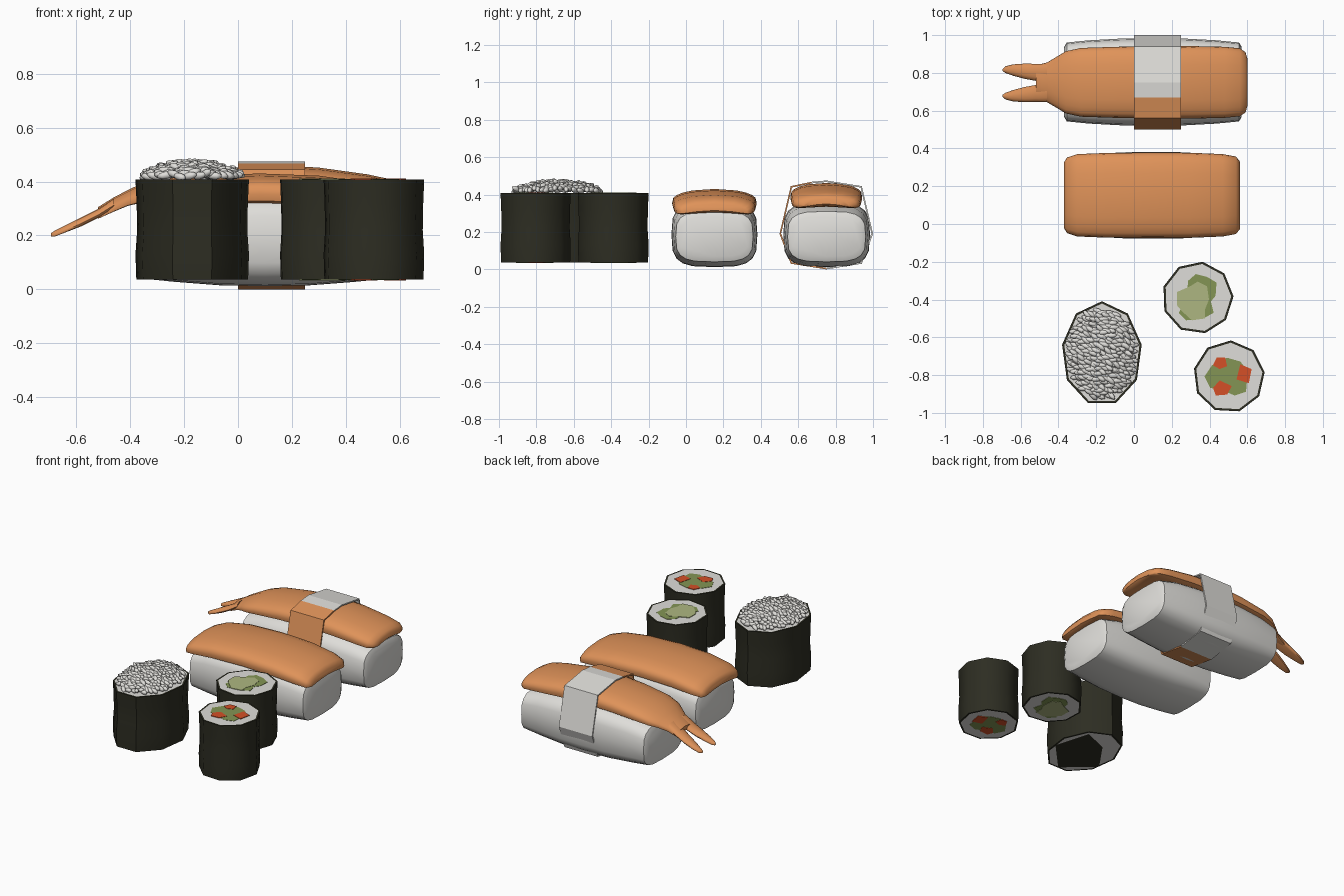
import bpy, bmesh, math, random
from mathutils import Matrix, Vector

if "Cube" in bpy.data.objects:
    bpy.data.objects.remove(bpy.data.objects["Cube"])

random.seed(4)

def material(name, r, g, b):
    m = bpy.data.materials.new(name)
    m.diffuse_color = (r, g, b, 1)
    m.use_nodes = True
    m.node_tree.nodes["Principled BSDF"].inputs["Base Color"].default_value = m.diffuse_color
    return m

RICE = material("rice_white", 0.74, 0.73, 0.70)
ORANGE = material("seafood_orange", 0.74, 0.29, 0.10)
NORI = material("seaweed_dark", 0.026, 0.026, 0.016)
PALE = material("cucumber_pale", 0.42, 0.47, 0.22)
GREEN = material("avocado_green", 0.23, 0.30, 0.09)
RED = material("salmon_red", 0.66, 0.08, 0.02)

def finish(name, bm, mats, angle=None):
    bmesh.ops.recalc_face_normals(bm, faces=bm.faces)
    me = bpy.data.meshes.new(name)
    bm.to_mesh(me)
    bm.free()
    for m in mats:
        me.materials.append(m)
    ob = bpy.data.objects.new(name, me)
    bpy.context.collection.objects.link(ob)
    if angle:
        bpy.ops.object.select_all(action='DESELECT')
        ob.select_set(True)
        bpy.context.view_layer.objects.active = ob
        bpy.ops.object.shade_smooth_by_angle(angle=math.radians(angle))
    return ob

def skin(bm, rings, mat=0):
    n = len(rings[0])
    for a, b in zip(rings, rings[1:]):
        for i in range(n):
            j = (i + 1) % n
            bm.faces.new((a[i], a[j], b[j], b[i])).material_index = mat

def spow(v, p):
    return math.copysign(abs(v) ** p, v)

def loft(name, stations, sag, p, mat, n=20):
    """Rounded section swept along x; station = x, y centre, half width, z low, z high."""
    bm = bmesh.new()
    rings = []
    for x, yc, hw, lo, hi in stations:
        ring = []
        for k in range(n):
            t = math.tau * k / n
            u = spow(math.cos(t), p)
            z = (lo + hi) / 2 + (hi - lo) / 2 * spow(math.sin(t), p) - sag * u * u
            ring.append(bm.verts.new((x, yc + hw * u, z)))
        rings.append(ring)
    skin(bm, rings)
    bm.faces.new(rings[0])
    bm.faces.new(rings[-1])
    return finish(name, bm, [mat], 50)

# rice blocks of the two nigiri
def rice_block(name, xc, yc, length, hw):
    prof = [(-.5, .80, .07, .28), (-.485, .90, .04, .31), (-.36, .95, .028, .34),
            (-.18, .99, .015, .355), (0, 1, .012, .36), (.18, .99, .015, .355),
            (.36, .95, .028, .34), (.485, .90, .04, .31), (.5, .80, .07, .28)]
    loft(name, [(xc + length * f, yc, hw * w, lo, hi) for f, w, lo, hi in prof], 0, .58, RICE)

rice_block("front_rice", 0.10, 0.152, 0.87, 0.23)
rice_block("back_rice", 0.10, 0.752, 0.94, 0.232)

# fish slice on the front nigiri
loft("fish_slice", [(-.37, .152, .175, .315, .35), (-.355, .152, .20, .305, .372),
                    (-.30, .152, .218, .31, .395), (-.15, .152, .224, .322, .422),
                    (.08, .152, .226, .328, .43), (.30, .152, .225, .322, .422),
                    (.47, .152, .218, .31, .398), (.54, .152, .205, .305, .375),
                    (.56, .152, .18, .315, .35)], .025, .55, ORANGE)

# shrimp body and two tail fins
loft("shrimp_body", [(-.52, .75, .09, .275, .305), (-.46, .75, .105, .30, .342),
                     (-.41, .75, .135, .32, .368), (-.36, .75, .165, .33, .392),
                     (-.28, .75, .182, .34, .417), (-.10, .75, .188, .35, .445),
                     (.12, .75, .192, .355, .462), (.30, .75, .192, .35, .452),
                     (.48, .75, .188, .34, .427), (.56, .75, .18, .335, .41),
                     (.59, .75, .16, .34, .395), (.602, .75, .12, .35, .378)],
     .022, .6, ORANGE)
for side, label in ((1, "back"), (-1, "front")):
    loft(label + "_tail_fin",
         [(x, .747 + side * dy, hw, lo, hi) for x, dy, hw, lo, hi in (
             (-.695, .068, .006, .198, .208), (-.68, .070, .018, .197, .218),
             (-.64, .068, .030, .212, .238), (-.58, .062, .040, .235, .268),
             (-.52, .056, .045, .265, .298), (-.46, .050, .050, .30, .338))],
         .006, .8, ORANGE, 12)

# flat band wrapped around the shrimp nigiri, coloured on its front half
bm = bmesh.new()
section = [(.50, .19), (.56, .445), (.67, .468), (.75, .475), (.94, .445),
           (1.0, .19), (.94, .03), (.75, 0), (.56, .03)]
loops = []
for x, s in ((0, 1), (.248, 1), (.248, .965), (0, .965)):
    loops.append([bm.verts.new((x, .75 + (y - .75) * s, .237 + (z - .237) * s)) for y, z in section])
skin(bm, loops + [loops[0]])
for f in bm.faces:
    c = f.calc_center_median()
    f.material_index = 1 if c.y < .67 else 0
finish("wrap_band", bm, [RICE, ORANGE])

# nine-sided seaweed rolls with a white core
def roll(name, xc, yc, rx, ry, phase):
    bm = bmesh.new()
    def ring(z, s, inset=0):
        out = []
        for k in range(9):
            a = math.radians(phase + 40 * k)
            out.append(bm.verts.new((xc + (rx * s - inset) * math.cos(a),
                                     yc + (ry * s - inset) * math.sin(a), z)))
        return out
    rings = [ring(.037, .985, .012), ring(.037, .985), ring(.13, 1), ring(.22, .97),
             ring(.32, .98), ring(.408, 1), ring(.408, 1, .012)]
    skin(bm, rings)
    for end in (rings[0], rings[-1]):
        bm.faces.new(end).material_index = 1
    finish(name, bm, [NORI, RICE], 45)

roll("cucumber_roll", .337, -.39, .190, .192, 82)
roll("salmon_roll", .503, -.808, .190, .192, 87)
roll("oval_roll", -.17, -.687, .214, .278, 90)

# thin filling plates on both cut ends
def plate(name, xc, yc, pts, mat, lift):
    bm = bmesh.new()
    for z0, z1 in ((.405, .408 + lift), (.04, .037 - lift)):
        a, b = [[bm.verts.new((xc + x, yc + y, z)) for x, y in pts] for z in (z0, z1)]
        skin(bm, [a, b])
        bm.faces.new(a)
        bm.faces.new(b)
    finish(name, bm, [mat])

plate("cucumber_skin", .337, -.39, [(-.05, .09), (-.01, .125), (.05, .11), (.10, .08), (.095, .01),
      (.07, -.02), (.085, -.08), (.03, -.11), (-.06, -.12), (-.10, -.08), (-.06, 0)], GREEN, .002)
plate("cucumber_core", .337, -.39, [(-.11, .03), (-.04, .06), (0, .085), (.05, .06), (.06, -.01),
      (.04, -.06), (.04, -.11), (-.03, -.12), (-.085, -.07), (-.11, -.04)], PALE, .004)
plate("avocado_filling", .503, -.808, [(-.13, 0), (-.09, .06), (-.01, .10), (.06, .08), (.10, .03),
      (.09, -.08), (.03, -.10), (-.04, -.07), (-.10, -.06)], GREEN, .002)
for i, pts in enumerate((
        [(-.085, .06), (-.065, .10), (-.02, .10), (-.01, .055), (-.05, .04)],
        [(.06, .065), (.12, .04), (.105, -.035), (.04, -.015)],
        [(-.085, -.06), (-.05, -.02), (.015, -.05), (-.01, -.095), (-.07, -.10)])):
    plate("salmon_piece_%d" % (i + 1), .503, -.808, pts, RED, .004)

# folded seaweed flap under the oval roll
bm = bmesh.new()
bm.faces.new([bm.verts.new((-.17 + x, -.687 + y, .034)) for x, y in
              ((-.19, -.08), (0, -.25), (.19, -.05), (.12, .19), (-.05, .12))])
finish("bottom_flap", bm, [NORI])

# mound of small grains on the oval roll
bm = bmesh.new()
for i in range(230):
    r = math.sqrt((i + .5) / 230) * .87
    a = i * 2.39996
    x, y = -.17 + .20 * r * math.cos(a), -.687 + .268 * r * math.sin(a)
    z = .408 + .058 * (1 - r * r) + random.uniform(-.006, .006)
    m = (Matrix.Translation(Vector((x, y, z)))
         @ Matrix.Rotation(math.radians(random.uniform(-50, 5)), 4, 'Z')
         @ Matrix.Rotation(random.uniform(-.4, .4), 4, 'Y')
         @ Matrix.Diagonal((.032, .014, .014, 1)))
    bmesh.ops.create_uvsphere(bm, u_segments=7, v_segments=5, radius=1, matrix=m)
finish("grain_mound", bm, [RICE], 60)
